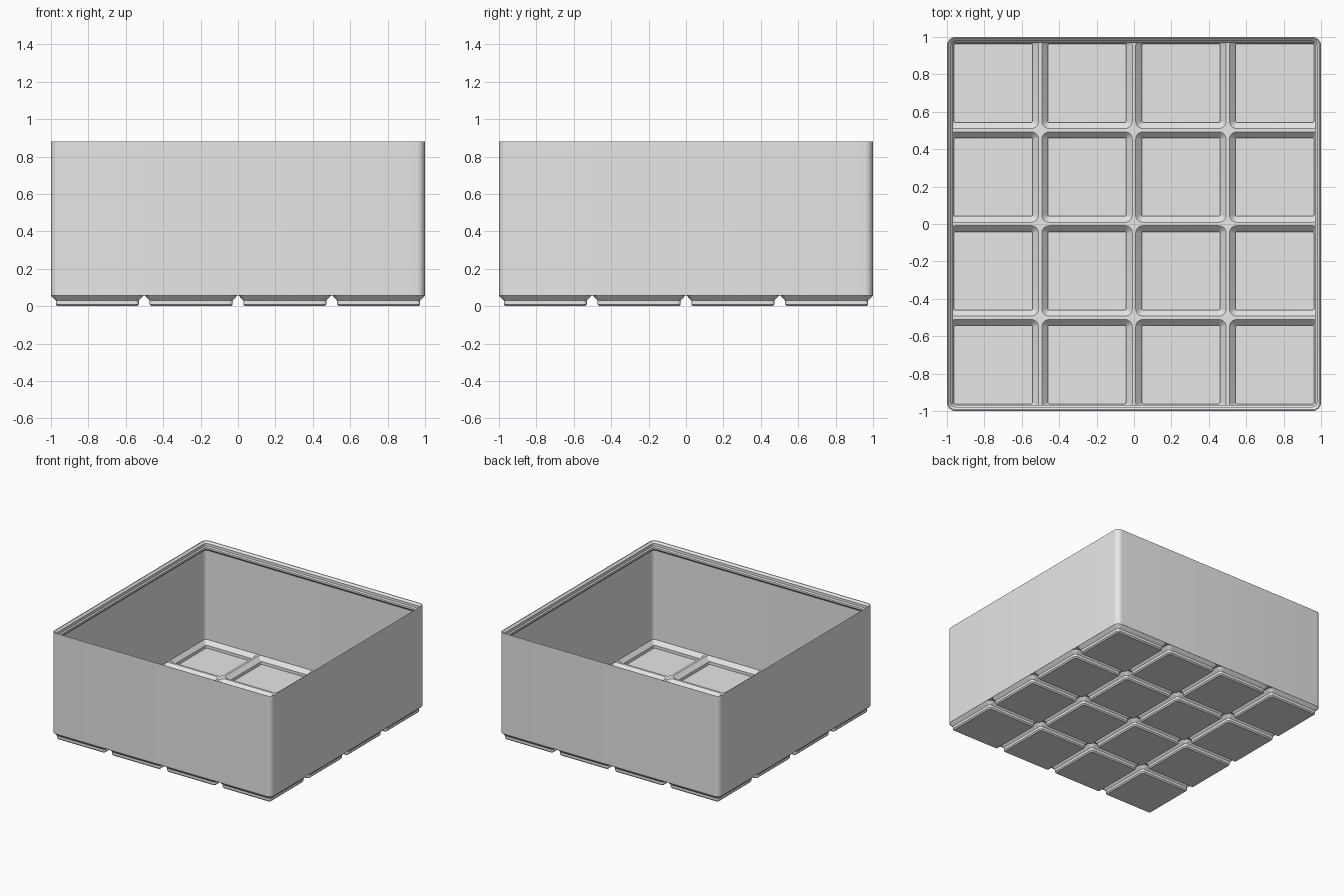
import bpy
import bmesh
from math import cos, sin, pi

old = bpy.data.objects.get("Cube")
if old:
    bpy.data.objects.remove(old, do_unlink=True)

grey = bpy.data.materials.new("light_grey_plastic")
grey.use_nodes = True
grey.diffuse_color = (0.8, 0.8, 0.8, 1)
grey.node_tree.nodes["Principled BSDF"].inputs["Base Color"].default_value = (0.8, 0.8, 0.8, 1)

SEGMENTS = 8       # facets per rounded corner
PITCH = 0.5015     # spacing of the feet
HEIGHT = 0.881
WALL = 0.9887      # inner half width
CENTRES = [(i - 1.5) * PITCH for i in range(4)]


def rounded_square(half, radius):
    points = []
    for corner, (sx, sy) in enumerate([(1, 1), (-1, 1), (-1, -1), (1, -1)]):
        for i in range(SEGMENTS + 1):
            a = (corner + i / SEGMENTS) * pi / 2
            points.append((sx * (half - radius) + radius * cos(a),
                           sy * (half - radius) + radius * sin(a)))
    return points


def loft(bm, rings, cx=0, cy=0, limit=2):
    """Closed solid through rounded squares given as (z, half width, corner radius)."""
    clamp = lambda v: max(-limit, min(limit, v))
    loops = [[bm.verts.new((clamp(cx + x), clamp(cy + y), z))
              for x, y in rounded_square(half, radius)] for z, half, radius in rings]
    n = len(loops[0])
    for low, high in zip(loops, loops[1:]):
        for i in range(n):
            j = (i + 1) % n
            bm.faces.new((low[i], low[j], high[j], high[i]))
    bm.faces.new(loops[0][::-1])
    bm.faces.new(loops[-1])


def solid(name, rings, centres=((0, 0),), limit=2):
    bm = bmesh.new()
    for cx, cy in centres:
        loft(bm, rings, cx, cy, limit)
    mesh = bpy.data.meshes.new(name)
    bm.to_mesh(mesh)
    bm.free()
    mesh.materials.append(grey)
    obj = bpy.data.objects.new(name, mesh)
    bpy.context.collection.objects.link(obj)
    return obj


def combine(target, other, operation):
    other.hide_render = True
    mod = target.modifiers.new(other.name, "BOOLEAN")
    mod.operation = operation
    mod.solver = "EXACT"
    mod.object = other
    bpy.context.view_layer.objects.active = target
    bpy.ops.object.modifier_apply(modifier=mod.name)
    bpy.data.objects.remove(other, do_unlink=True)


grid = [(x, y) for x in CENTRES for y in CENTRES]

# Outer box with a softened rim
box = solid("storage_bin", [(0.0567, 1, 0.045), (HEIGHT - 0.003, 1, 0.045),
                            (HEIGHT, 0.998, 0.043)])

# Stepped feet underneath
feet = solid("feet", [(0, 0.2125, 0.0096), (0.0096, 0.222, 0.019), (0.031, 0.222, 0.019),
                      (0.0567, 0.2475, 0.0445), (0.064, 0.243, 0.04)], grid)
combine(box, feet, "UNION")

# Hollows inside the feet, leaving thin ridges between them
hollows = solid("foot_hollows", [(0.0125, 0.209, 0.007), (0.0362, 0.209, 0.007),
                                 (0.0695, 0.2415, 0.038), (0.078, 0.2415, 0.038)],
                grid, WALL - 0.0005)
combine(box, hollows, "DIFFERENCE")

# Main cavity with the stacking lip around the top
lip = [(0.0695, WALL), (0.802, WALL), (0.8215, 0.969), (0.8358, 0.969), (0.8442, 0.9774),
       (0.8657, 0.9774), (HEIGHT - 0.001, 0.9925), (HEIGHT + 0.01, 0.9945)]
cavity = solid("cavity", [(z, half, half - 0.955) for z, half in lip])
combine(box, cavity, "DIFFERENCE")

# Smooth corners, crisp edges
bpy.ops.object.select_all(action="DESELECT")
box.select_set(True)
bpy.context.view_layer.objects.active = box
bpy.ops.object.shade_smooth_by_angle(angle=pi / 6)
